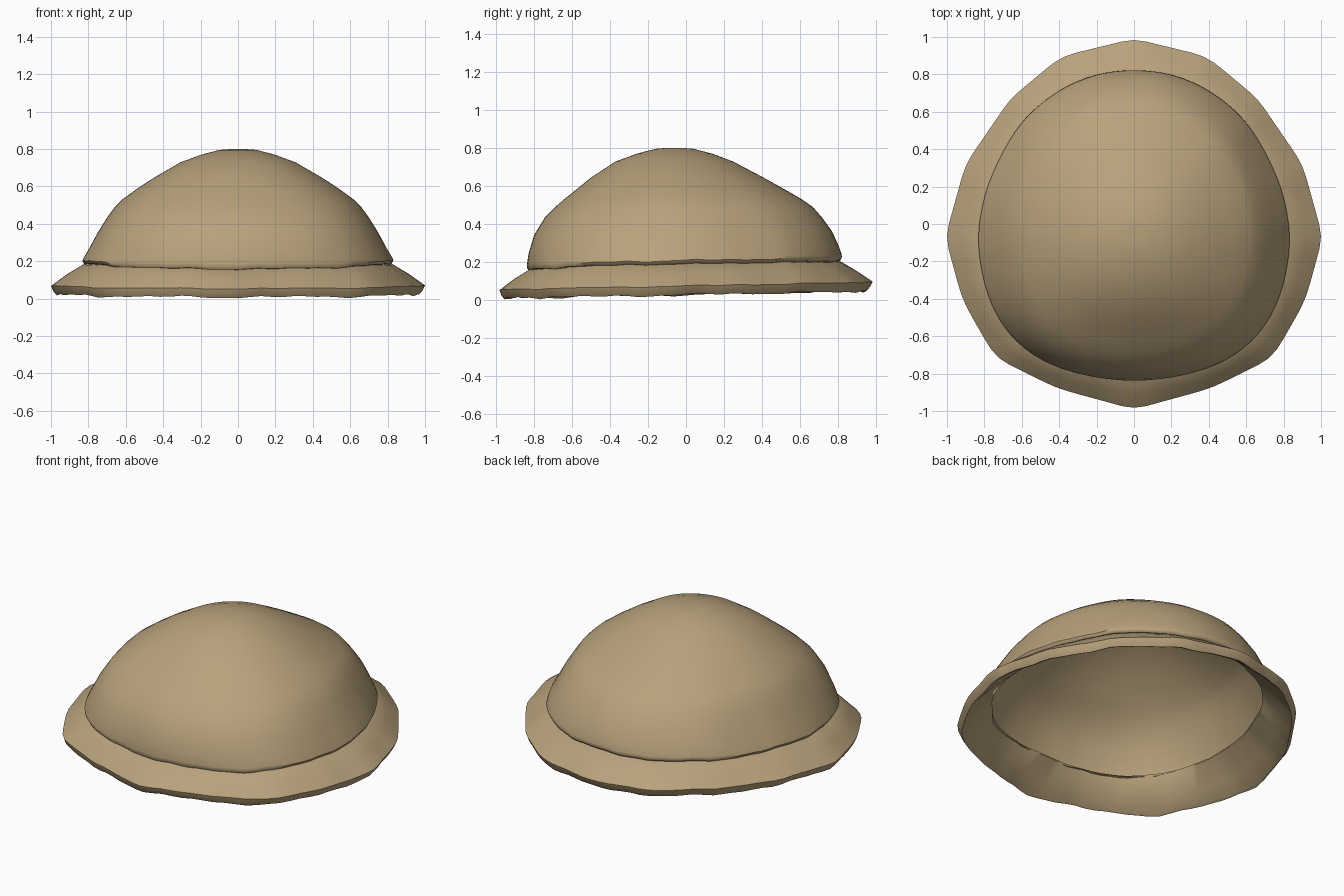
import bpy, bmesh
from math import sin, cos, pi, atan2, hypot

if "Cube" in bpy.data.objects:
    bpy.data.objects.remove(bpy.data.objects["Cube"])

SEG = 96

# Half outlines seen from above, back to front (mirrored in x)
BRIM = [(0, .99), (.39, .895), (.66, .67), (.9, .32), (1.008, -.07), (.915, -.41), (.74, -.715), (.41, -.878),
        (0, -.99)]
CROWN = [(0, .82), (.18, .805), (.35, .74), (.48, .655), (.6, .545), (.7, .38), (.79, .18), (.835, -.07),
         (.803, -.3), (.74, -.48), (.625, -.635), (.46, -.745), (.25, -.81), (0, -.838)]


def hit(points, a):
    """Radius where a ray at angle a (0 = back, clockwise) meets the mirrored outline."""
    dx, dy = abs(sin(a)), cos(a)
    for (x0, y0), (x1, y1) in zip(points, points[1:]):
        if atan2(x0, y0) - 1e-6 <= atan2(dx, dy) <= atan2(x1, y1) + 1e-6:
            ex, ey = x1 - x0, y1 - y0
            return (x0 * ey - y0 * ex) / (dx * ey - dy * ex)
    return .9


def outline(points, smooth):
    """Sampled outline, with its corners rounded by averaging neighbours."""
    rs = [hit(points, a) for a in angles]
    for _ in range(smooth):
        rs = [(rs[i - 1] + 2 * rs[i] + rs[(i + 1) % SEG]) / 4 for i in range(SEG)]
    return [(r * sin(a), r * cos(a)) for r, a in zip(rs, angles)]


def ripple(a):
    return .5 * sin(9 * a + 1) + .3 * sin(17 * a) + .35 * sin(29 * a + 2)


def sag(y):
    """Seam height change: low at the front, slightly raised at the back."""
    return .018 * y if y > 0 else .005 * y - .042 * y * y


def loft(name, rings, closed=False, cap=None):
    bm = bmesh.new()
    vs = [[bm.verts.new(p) for p in ring] for ring in rings]
    pairs = list(zip(vs, vs[1:])) + ([(vs[-1], vs[0])] if closed else [])
    for r0, r1 in pairs:
        for i in range(SEG):
            j = (i + 1) % SEG
            bm.faces.new((r0[i], r0[j], r1[j], r1[i]))
    if cap:
        tip = bm.verts.new(cap)
        for i in range(SEG):
            bm.faces.new((tip, vs[0][(i + 1) % SEG], vs[0][i]))
    bmesh.ops.recalc_face_normals(bm, faces=bm.faces)
    me = bpy.data.meshes.new(name)
    bm.to_mesh(me)
    bm.free()
    ob = bpy.data.objects.new(name, me)
    bpy.context.collection.objects.link(ob)
    me.materials.append(felt)
    bpy.ops.object.select_all(action='DESELECT')
    ob.select_set(True)
    bpy.context.view_layer.objects.active = ob
    bpy.ops.object.shade_smooth_by_angle(angle=.8)
    return ob


felt = bpy.data.materials.new("tan_felt")
felt.diffuse_color = (.48, .36, .2, 1)
felt.use_nodes = True
felt.node_tree.nodes["Principled BSDF"].inputs["Base Color"].default_value = felt.diffuse_color
angles = [2 * pi * i / SEG for i in range(SEG)]
crown_line = outline(CROWN, 4)
brim_line = outline(BRIM, 1)

# Crown: domed shell with a rolled lower lip, peak set slightly forward
profile = [(.05, .799), (.1, .795), (.2, .769), (.31, .728), (.45, .647), (.54, .588), (.62, .53), (.66, .49),
           (.7, .435), (.75, .355), (.797, .27), (.826, .222), (.833, .207), (.825, .192), (.805, .186),
           (.77, .195)]
rings = []
for k, (r, z) in enumerate(profile):
    square = min(1, r / .7)
    shift = -.06 * min(1, max(0, (z - .5) / .2))
    low = min(1, max(0, (.42 - z) / .2))
    bulge = max(0, 1 - ((z - .38) / .17) ** 2)
    ring = []
    for a, (ox, oy) in zip(angles, crown_line):
        f = r / .83 * (square + (1 - square) * .83 / hypot(ox, oy))
        f *= 1 + bulge * (.06 if oy < 0 else .04) * cos(a) ** 2
        x, y = ox * f, oy * f + shift
        ring.append((x, y, z + low * (sag(y) + .006 * ripple(a))))
    rings.append(ring)
loft("crown", rings, cap=(0, -.06, .8))

# Brim: sloping band with a turned-under, rippled edge
# (blend from crown to brim outline, height, seam sag, edge tilt, ripple)
section = [(-.5, .202, .9, 0, .003), (.0, .184, .9, 0, .003), (.5, .133, .4, .01, .002), (1, .073, 0, .02, .004),
           (.93, .047, 0, .02, .007), (.82, .026, 0, .019, .008), (.72, .032, 0, .019, .007),
           (.3, .093, .5, .01, .004), (-.5, .194, .9, 0, .003)]
rings = []
for t, z, drop, tilt, amp in section:
    ring = []
    for a, (cx, cy), (bx, by) in zip(angles, crown_line, brim_line):
        x, y = cx + (bx - cx) * t, cy + (by - cy) * t
        ring.append((x, y, max(0, z + drop * sag(y) + tilt * y + amp * ripple(a))))
    rings.append(ring)
loft("brim", rings, closed=True)
